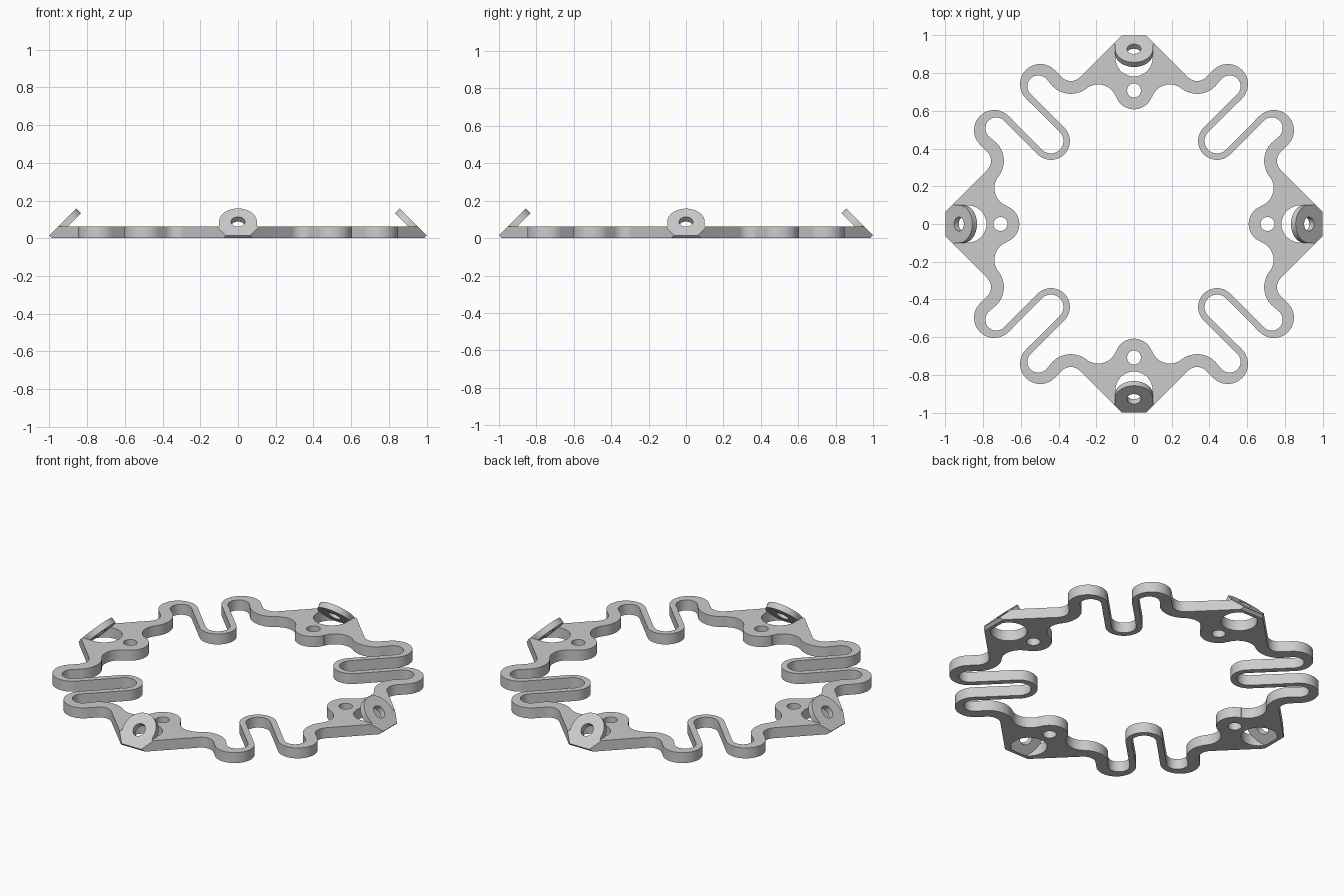
import bpy
import bmesh
import math
from mathutils import Matrix, Vector

cube = bpy.data.objects.get("Cube")
if cube:
    bpy.data.objects.remove(cube, do_unlink=True)

THICK = 0.062
S = math.sqrt(0.5)

grey = bpy.data.materials.new("light grey")
grey.use_nodes = True
grey.diffuse_color = (0.6, 0.6, 0.6, 1)
grey.node_tree.nodes["Principled BSDF"].inputs["Base Color"].default_value = (0.6, 0.6, 0.6, 1)


def arc(cx, cy, r, a0, a1, n=16):
    """Points on an arc, angles in degrees."""
    angles = [math.radians(a0 + (a1 - a0) * i / n) for i in range(n + 1)]
    return [(cx + r * math.cos(a), cy + r * math.sin(a)) for a in angles]


def circle(cx, cy, r, n=40):
    return arc(cx, cy, r, 0, 360, n)[:-1]


def ring(half):
    """Mirror an eighth about the diagonal, then repeat it four times."""
    quarter = half + [(y, x) for x, y in reversed(half)]
    pts = []
    for _ in range(4):
        pts += quarter
        quarter = [(y, -x) for x, y in quarter]
    return [p for i, p in enumerate(pts) if math.dist(p, pts[i - 1]) > 1e-4]


def plate(loops, depth):
    """Fill closed outlines (with holes) and extrude them upwards."""
    bm = bmesh.new()
    edges = []
    for loop in loops:
        vs = [bm.verts.new((x, y, 0)) for x, y in loop]
        edges += [bm.edges.new((vs[i - 1], vs[i])) for i in range(len(vs))]
    bmesh.ops.triangle_fill(bm, edges=edges, use_beauty=True, normal=(0, 0, 1))
    geom = bmesh.ops.extrude_face_region(bm, geom=bm.faces[:])["geom"]
    top = [g for g in geom if isinstance(g, bmesh.types.BMVert)]
    bmesh.ops.translate(bm, verts=top, vec=(0, 0, depth))
    bmesh.ops.recalc_face_normals(bm, faces=bm.faces[:])
    return bm


def trim(bm, point, normal):
    """Cut away everything beyond a plane and close the cut."""
    bmesh.ops.bisect_plane(bm, geom=bm.verts[:] + bm.edges[:] + bm.faces[:], dist=1e-6,
                           plane_co=point, plane_no=normal, clear_outer=True)
    open_edges = [e for e in bm.edges if e.is_boundary]
    if open_edges:
        bmesh.ops.holes_fill(bm, edges=open_edges, sides=0)


def finish(bm, name):
    bmesh.ops.recalc_face_normals(bm, faces=bm.faces[:])
    mesh = bpy.data.meshes.new(name)
    bm.to_mesh(mesh)
    bm.free()
    mesh.materials.append(grey)
    obj = bpy.data.objects.new(name, mesh)
    bpy.context.collection.objects.link(obj)
    bpy.ops.object.select_all(action='DESELECT')
    obj.select_set(True)
    bpy.context.view_layer.objects.active = obj
    bpy.ops.object.shade_smooth_by_angle(angle=math.radians(30))
    return obj


# Serpentine ring: outer and inner edges, an eighth of each
outer = ([(0.065, 1.0)]
         + arc(0.335, 0.825, 0.067, 225, 315)      # notch
         + arc(0.497, 0.741, 0.107, 135, -45, 28)  # outer lobe
         + arc(0.44, 0.44, 0.066, 135, 225))       # hairpin
inner = (arc(0, 0.708, 0.1, -90, -19.7)            # mounting tab
         + arc(0.19, 0.64, 0.1, 160.3, 51.9)       # fillet
         + arc(0.335, 0.825, 0.135, 231.9, 315)
         + arc(0.507, 0.73, 0.058, 135, -45, 28)
         + arc(0.44, 0.44, 0.1, 135, 225))
loops = [ring(outer), ring(inner)]

# Screw hole in each tab and clearance hole behind each lug
for dx, dy in ((0, 1), (1, 0), (0, -1), (-1, 0)):
    loops.append(circle(dx * 0.708, dy * 0.708, 0.037))
    loops.append(circle(dx * 0.88, dy * 0.88, 0.098))

body = plate(loops, THICK)
# Sloped ends of the ring, above and below the outer rim
for dx, dy in ((0, 1), (1, 0), (0, -1), (-1, 0)):
    rim = Vector((dx, dy, 0.015))
    trim(body, rim, Vector((dx, dy, 1)).normalized())
    trim(body, rim, Vector((dx, dy, -1)).normalized())
finish(body, "serpentine_ring")

# Tilted lugs leaning inwards at 45 degrees, each with a hole
for i, side in enumerate(("back", "right", "front", "left")):
    outline = [(-0.065, 0), (0.065, 0), (0.1, 0.05)] + arc(0, 0.102, 0.1, 0, 180, 32) + [(-0.1, 0.05)]
    lug = plate([outline, circle(0, 0.102, 0.037, 32)], 0.035)
    lean = Matrix(((1, 0, 0, 0), (0, -S, -S, 1), (0, S, -S, 0.015), (0, 0, 0, 1)))
    bmesh.ops.transform(lug, matrix=lean, verts=lug.verts[:])
    trim(lug, Vector((0, 0, 0)), Vector((0, 0, -1)))
    obj = finish(lug, side + "_lug")
    # Clockwise from the back: right is -x, left is +x
    obj.rotation_euler.z = i * math.pi / 2
